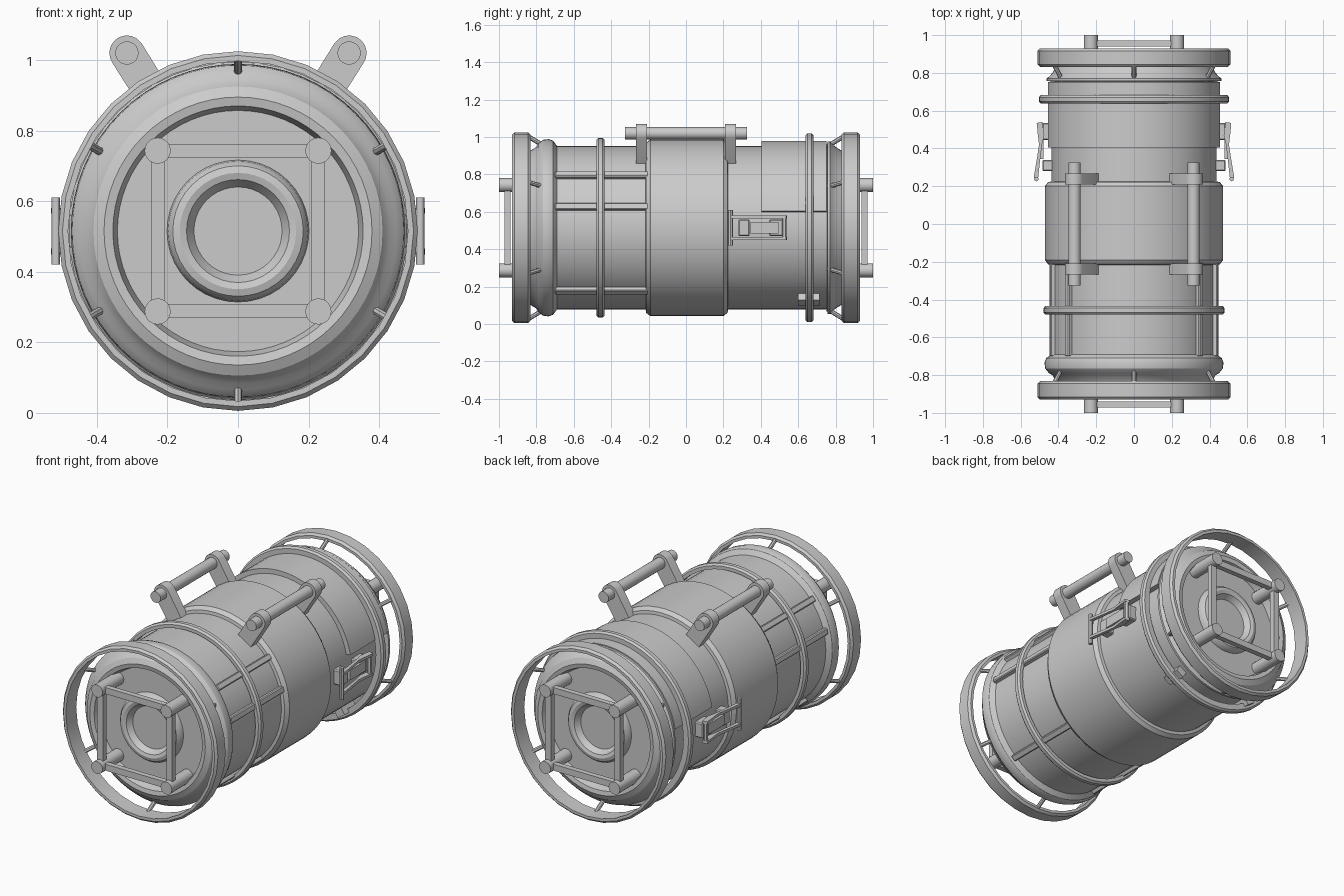
import bpy, bmesh
from math import sin, cos, pi, radians
from mathutils import Vector, Matrix

if "Cube" in bpy.data.objects:
    bpy.data.objects.remove(bpy.data.objects["Cube"])

CZ = 0.515  # height of the canister axis


def finish(name, bm):
    bmesh.ops.remove_doubles(bm, verts=bm.verts, dist=1e-5)
    bmesh.ops.recalc_face_normals(bm, faces=bm.faces)
    me = bpy.data.meshes.new(name)
    bm.to_mesh(me)
    bm.free()
    ob = bpy.data.objects.new(name, me)
    bpy.context.collection.objects.link(ob)
    return ob


def lathe(name, prof, segs=48, a0=0, a1=360, closed=True):
    """Turn a (radius, y) profile round the canister axis."""
    bm = bmesh.new()
    full = a1 - a0 == 360
    rows = []
    for i in range(segs if full else segs + 1):
        a = radians(a0 + (a1 - a0) * i / segs)
        rows.append([bm.verts.new((r * cos(a), y, CZ + r * sin(a))) for r, y in prof])
    n = len(prof)
    for i in range(segs):
        p, q = rows[i], rows[(i + 1) % len(rows)]
        for j in range(n if closed else n - 1):
            k = (j + 1) % n
            bm.faces.new((p[j], p[k], q[k], q[j]))
    if not full:
        bm.faces.new(rows[0])
        bm.faces.new(rows[-1])
    return finish(name, bm)


def rod(name, p, q, r, segs=16):
    p, q = Vector(p), Vector(q)
    d = q - p
    bm = bmesh.new()
    bmesh.ops.create_cone(bm, cap_ends=True, segments=segs, radius1=r, radius2=r, depth=d.length)
    m = Matrix.Translation((p + q) / 2) @ d.to_track_quat('Z', 'Y').to_matrix().to_4x4()
    bmesh.ops.transform(bm, matrix=m, verts=bm.verts)
    return finish(name, bm)


def box(name, c, size, angle=0, bevel=0.0):
    """Box, optionally rolled about the y axis direction (angle in degrees)."""
    bm = bmesh.new()
    bmesh.ops.create_cube(bm, size=1)
    bmesh.ops.scale(bm, vec=size, verts=bm.verts)
    if bevel:
        bmesh.ops.bevel(bm, geom=bm.edges[:], offset=bevel, segments=1, affect='EDGES')
    m = Matrix.Translation(c) @ Matrix.Rotation(-radians(angle), 4, 'Y')
    bmesh.ops.transform(bm, matrix=m, verts=bm.verts)
    return finish(name, bm)


def polar(r, deg, y):
    a = radians(deg)
    return (r * cos(a), y, CZ + r * sin(a))


def prism(name, pts, axis, lo, hi):
    """Extrude a 2D outline along y or z."""
    bm = bmesh.new()
    put = (lambda u, v, t: (u, t, v)) if axis == 'Y' else (lambda u, v, t: (u, v, t))
    a = [bm.verts.new(put(u, v, lo)) for u, v in pts]
    b = [bm.verts.new(put(u, v, hi)) for u, v in pts]
    bm.faces.new(a)
    bm.faces.new(b)
    for i in range(len(pts)):
        j = (i + 1) % len(pts)
        bm.faces.new((a[i], a[j], b[j], b[i]))
    return finish(name, bm)


# Main shell with middle band and domed, recessed ends
cap = [(0, -0.80), (0.342, -0.80), (0.355, -0.845), (0.38, -0.85), (0.41, -0.835), (0.432, -0.80)]
front = cap + [(0.45, -0.79), (0.47, -0.765), (0.474, -0.735), (0.465, -0.71), (0.437, -0.69)]
band = [(0.437, -0.216), (0.455, -0.213), (0.472, -0.19), (0.472, 0.2), (0.455, 0.222), (0.437, 0.225)]
rear = [(0.437, 0.755), (0.462, 0.757), (0.462, 0.77), (0.445, 0.785)] + [(r, -y) for r, y in reversed(cap)]
lathe("shell", front + band + rear, 64, closed=False)

# Raised sleeve over the top of the rear section
lathe("rear_sleeve", [(0.42, 0.405), (0.465, 0.405), (0.465, 0.752), (0.42, 0.752)], 36, 11, 169)


# Hoops round the body
def hoop(name, y, r0, r1, w):
    lathe(name, [(r0, y - w), (r1 - 0.01, y - w), (r1, y - w * 0.5), (r1, y + w * 0.5),
                 (r1 - 0.01, y + w), (r0, y + w)], 48)


hoop("front_hoop", -0.457, 0.45, 0.48, 0.022)
hoop("rear_hoop", 0.66, 0.46, 0.504, 0.022)

for s in (-1, 1):
    end = "front" if s < 0 else "rear"
    # Guard ring on each end, with six slanted struts
    lathe(end + "_guard_ring",
          [(0.482, s * 0.832), (0.498, s * 0.832), (0.51, s * 0.845), (0.51, s * 0.917),
           (0.498, s * 0.93), (0.482, s * 0.93)], 32)
    for k in range(6):
        a = 30 + 60 * k
        rod(end + "_strut", polar(0.435, a, s * 0.755), polar(0.492, a, s * 0.85), 0.012, 8)
    # Round boss with a dished centre
    lathe(end + "_boss",
          [(0.202, s * 0.795), (0.198, s * 0.825), (0.185, s * 0.842), (0.165, s * 0.848),
           (0.146, s * 0.842), (0.125, s * 0.81), (0, s * 0.81)], 40, closed=False)
    # Corner pegs and the square frame joining them
    for u in (-1, 1):
        for v in (-1, 1):
            rod(end + "_peg", (0.228 * u, s * 0.79, CZ + 0.228 * v),
                (0.228 * u, s * 1.0, CZ + 0.228 * v), 0.037, 20)
        box(end + "_frame_upright", (0.228 * u, s * 0.955, CZ), (0.038, 0.032, 0.44))
        box(end + "_frame_crossbar", (0, s * 0.955, CZ + 0.228 * u), (0.44, 0.032, 0.038))

for s in (-1, 1):
    # Lengthwise rails on the front section
    for a in (39, 14.6, -49):
        b = a if s > 0 else 180 - a
        box("side_rail", polar(0.442, b, -0.45), (0.036, 0.5, 0.036), b, 0.005)
    # Small block under the rear hoop
    b = -57 if s > 0 else 237
    box("lower_block", polar(0.45, b, 0.655), (0.06, 0.115, 0.055), b)

    # Carry handle: bar and two slanted brackets
    rod("handle_bar", (s * 0.315, -0.325, 1.02), (s * 0.315, 0.325, 1.02), 0.033, 20)
    outline = [(0.315 + 0.05 * cos(radians(t)), 1.02 + 0.05 * sin(radians(t)))
               for t in range(-35, 146, 20)] [::1]
    outline = [(0.315 + 0.05 * cos(radians(t)), 1.02 + 0.05 * sin(radians(t)))
               for t in range(-35, 146, 20)]
    outline += [(0.176, 0.89), (0.20, 0.845), (0.26, 0.84)]
    for y in (-0.238, 0.238):
        prism("handle_bracket", [(s * u, v) for u, v in outline], 'Y', y - 0.03, y + 0.03)

    # Side latch: pivot bracket, lever arms, pins and catch
    box("latch_base", (s * 0.455, 0.49, CZ), (0.06, 0.09, 0.09), 0, 0.006)
    arm = [(0.485, 0.54), (0.515, 0.535), (0.51, 0.48), (0.503, 0.42), (0.515, 0.34),
           (0.53, 0.25), (0.522, 0.228), (0.508, 0.24), (0.498, 0.33), (0.487, 0.42), (0.475, 0.47)]
    for v in (-1, 1):
        z = CZ + v * 0.058
        prism("latch_arm", [(s * u, w) for u, w in arm], 'Z', z - 0.008, z + 0.008)
    rod("latch_grip", (s * 0.517, 0.238, CZ - 0.095), (s * 0.517, 0.238, CZ + 0.095), 0.012, 12)
    rod("latch_pin", (s * 0.497, 0.525, CZ - 0.065), (s * 0.497, 0.525, CZ + 0.065), 0.013, 12)
    box("latch_plate", (s * 0.487, 0.42, CZ), (0.014, 0.15, 0.06))
    box("latch_catch", (s * 0.455, 0.31, CZ), (0.06, 0.06, 0.09), 0, 0.006)

# Smooth shading that keeps hard edges
bpy.ops.object.select_all(action='SELECT')
bpy.context.view_layer.objects.active = bpy.context.scene.objects[0]
bpy.ops.object.shade_smooth_by_angle(angle=radians(30))
